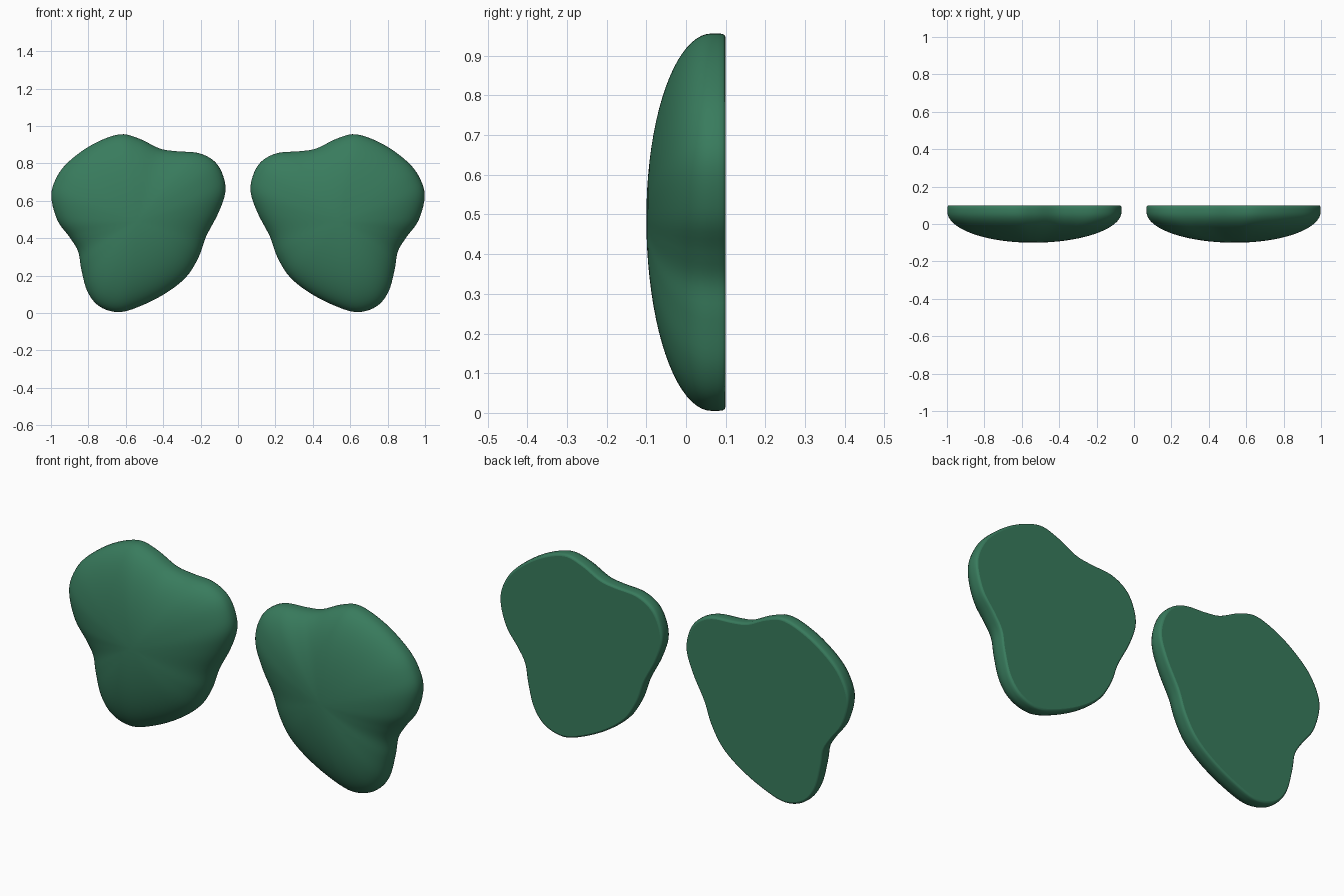
import bpy, bmesh
from math import sin, cos, pi
from mathutils import Vector

if "Cube" in bpy.data.objects:
    bpy.data.objects.remove(bpy.data.objects["Cube"])

# Outline of the right lobe in the front view (x, z), clockwise from the top
OUTLINE = [(.635, .955), (.78, .90), (.91, .805), (.975, .715), (.998, .62),
           (.965, .495), (.90, .405), (.855, .33), (.838, .235), (.805, .115),
           (.74, .035), (.635, .005), (.515, .04), (.38, .11), (.275, .195),
           (.21, .30), (.17, .41), (.105, .535), (.068, .645), (.08, .735),
           (.125, .81), (.21, .855), (.33, .865), (.42, .88), (.53, .933)]
CENTRE = Vector((.54, .49))

# Cross-section (scale, y): flat back edge, short wall, elliptical dome
SECTION = [(.975, .1), (.99, .098), (.998, .092), (1, .08)]
SECTION += [(cos(a), .065 - .165 * sin(a)) for a in (i / 20 * pi / 2 for i in range(20))]


def smooth_loop(points, steps=5):
    """Closed Catmull-Rom curve through the points."""
    pts = [Vector(p) for p in points]
    n, out = len(pts), []
    for i in range(n):
        a, b, c, d = (pts[(i + k - 1) % n] for k in range(4))
        for s in range(steps):
            t = s / steps
            out.append(.5 * (2 * b + (c - a) * t + (2 * a - 5 * b + 4 * c - d) * t * t
                             + (3 * b - a - 3 * c + d) * t ** 3))
    return out


green = bpy.data.materials.new("green")
green.diffuse_color = (.04, .2, .11, 1)
green.use_nodes = True
green.node_tree.nodes["Principled BSDF"].inputs["Base Color"].default_value = green.diffuse_color


def lobe(name, side):
    bm = bmesh.new()
    loop = smooth_loop(OUTLINE)
    n = len(loop)
    rings = []
    for scale, y in SECTION:
        ring = [CENTRE + (p - CENTRE) * scale for p in loop]
        rings.append([bm.verts.new((side * p.x, y, p.y)) for p in ring])
    for r, s in zip(rings, rings[1:]):
        for i in range(n):
            j = (i + 1) % n
            bm.faces.new((r[i], r[j], s[j], s[i]))
    # Flat back and dome tip
    bm.faces.new(rings[0])
    tip = bm.verts.new((side * CENTRE.x, -.1, CENTRE.y))
    for i in range(n):
        bm.faces.new((rings[-1][i], rings[-1][(i + 1) % n], tip))
    bmesh.ops.recalc_face_normals(bm, faces=bm.faces)
    for f in bm.faces:
        f.smooth = len(f.verts) < 5
    mesh = bpy.data.meshes.new(name)
    bm.to_mesh(mesh)
    bm.free()
    mesh.materials.append(green)
    obj = bpy.data.objects.new(name, mesh)
    bpy.context.collection.objects.link(obj)


# Mirrored pair
lobe("right_pad", 1)
lobe("left_pad", -1)
